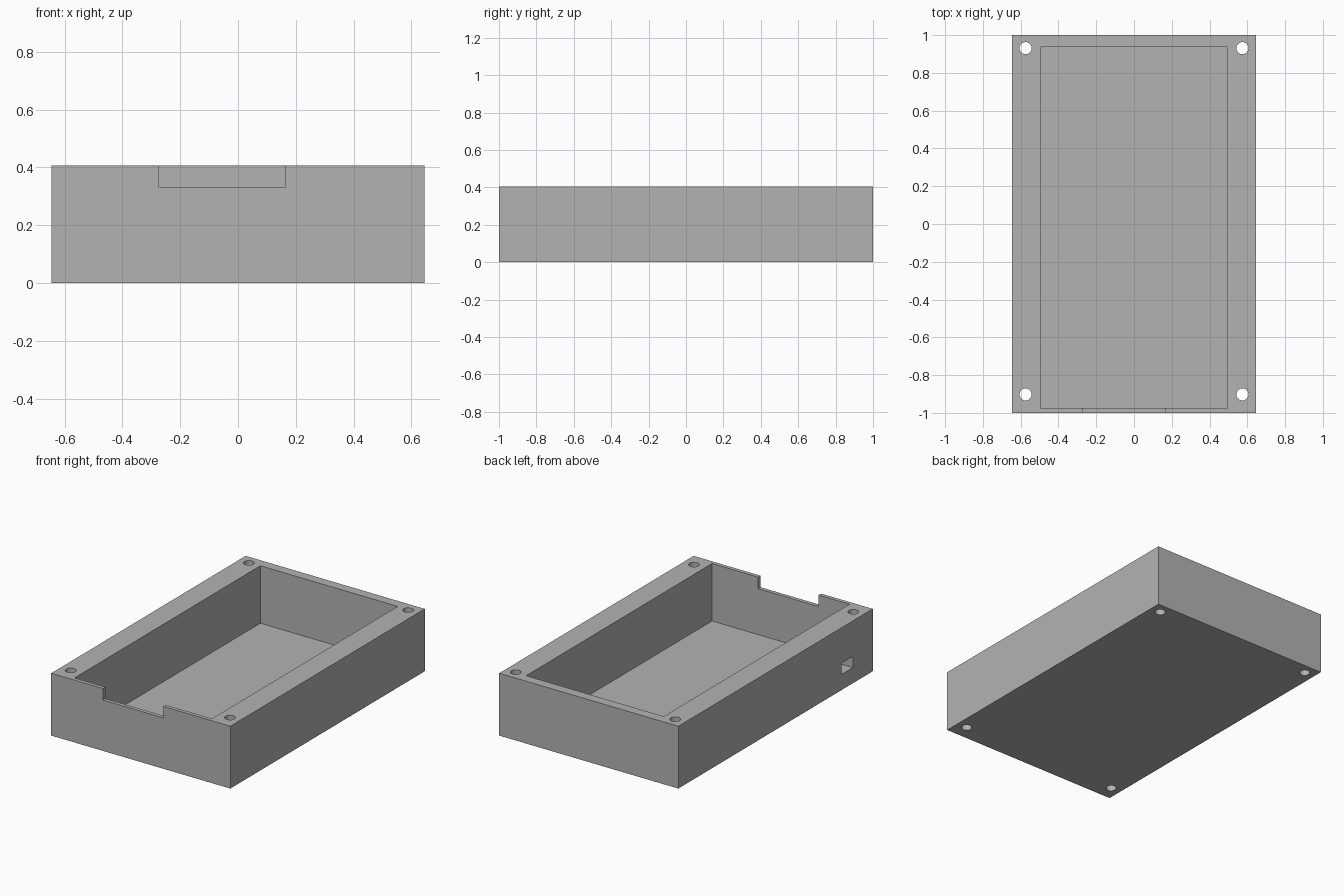
import bpy

if "Cube" in bpy.data.objects:
    bpy.data.objects.remove(bpy.data.objects["Cube"], do_unlink=True)

HALF_X, HALF_Y, HEIGHT = 0.645, 1.0, 0.406
FLOOR = 0.032

grey = bpy.data.materials.new("plain grey")
grey.use_nodes = True
colour = (0.45, 0.45, 0.45, 1)
grey.diffuse_color = colour
grey.node_tree.nodes["Principled BSDF"].inputs["Base Color"].default_value = colour


def box(name, low, high):
    """Box between two opposite corners."""
    centre = [(a + b) / 2 for a, b in zip(low, high)]
    bpy.ops.mesh.primitive_cube_add(size=1, location=centre)
    obj = bpy.context.object
    obj.name = name
    obj.scale = [b - a for a, b in zip(low, high)]
    bpy.ops.object.transform_apply(location=True, rotation=False, scale=True)
    obj.data.materials.append(grey)
    return obj


def cut(body, cutter):
    """Subtract the cutter from the body and discard it."""
    mod = body.modifiers.new(cutter.name, 'BOOLEAN')
    mod.operation = 'DIFFERENCE'
    mod.solver = 'EXACT'
    mod.object = cutter
    bpy.context.view_layer.objects.active = body
    bpy.ops.object.modifier_apply(modifier=mod.name)
    bpy.data.objects.remove(cutter, do_unlink=True)


# Solid block that becomes the open tray
case = box("enclosure_base", (-HALF_X, -HALF_Y, 0), (HALF_X, HALF_Y, HEIGHT))

# Main cavity, with thick side walls and a thin front wall
cut(case, box("cavity", (-0.495, -0.975, FLOOR), (0.495, 0.937, HEIGHT + 0.2)))

# Notch in the top of the front wall
cut(case, box("front_notch", (-0.273, -1.1, 0.331), (0.163, -0.9, HEIGHT + 0.1)))

# Square port through the side wall
cut(case, box("side_port", (-0.8, -0.795, 0.102), (-0.4, -0.68, 0.175)))

# Screw holes through the four corners
for x in (-0.574, 0.574):
    for y in (-0.902, 0.931):
        bpy.ops.mesh.primitive_cylinder_add(vertices=32, radius=0.032, depth=1,
                                            location=(x, y, HEIGHT / 2))
        hole = bpy.context.object
        hole.name = "screw_hole"
        hole.data.materials.append(grey)
        cut(case, hole)

# Round holes shade smoothly, all box edges stay sharp
bpy.ops.object.select_all(action='DESELECT')
case.select_set(True)
bpy.context.view_layer.objects.active = case
bpy.ops.object.shade_smooth_by_angle()
